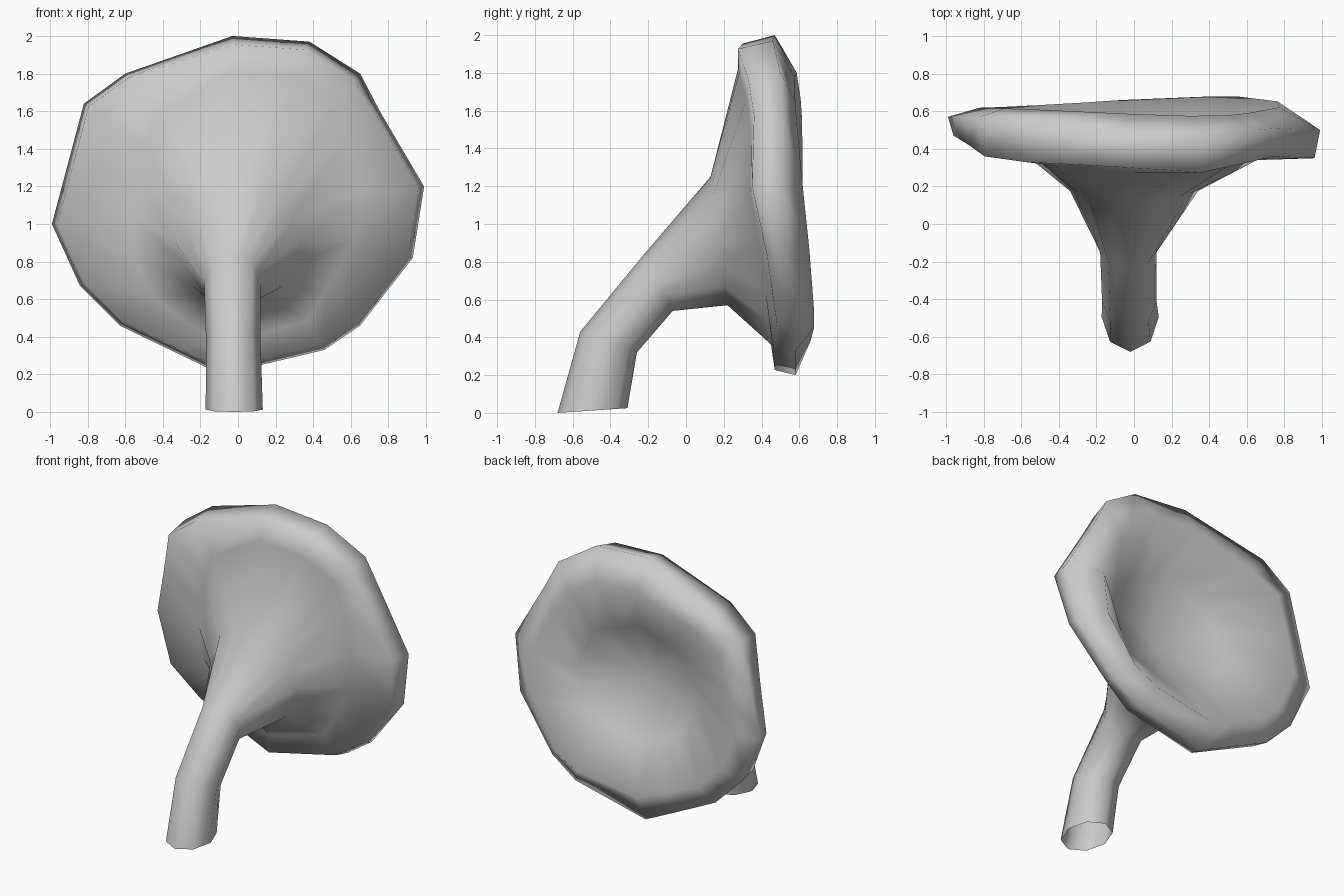
import bpy, bmesh, math

if "Cube" in bpy.data.objects:
    bpy.data.objects.remove(bpy.data.objects["Cube"])

N = 16
CX, CZ = 0.0, 1.1   # middle of the bell mouth

# Outline of the bell mouth (x, z), clockwise from the top, seen from the front
OUTLINE = [(-.03, 2.0), (.38, 1.97), (.65, 1.80), (.76, 1.59), (.99, 1.20), (.93, .82),
           (.65, .46), (.46, .33), (-.09, .20), (-.35, .325), (-.63, .46), (-.84, .67),
           (-.99, 1.0), (-.905, 1.32), (-.82, 1.64), (-.60, 1.80)]
# Bell outside: scale and depth of the bend where the throat flattens out
BEND = [.80, .80, .80, .76, .66, .66, .72, .80, .82, .80, .74, .65, .56, .56, .60, .70]
BEND_Y = [.275, .28, .32, .345, .34, .38, .42, .44, .45, .44, .42, .38, .35, .34, .33, .31]
# Depth (y) of the front edge and the widest edge of the wavy lip
FRONT_Y = [.30, .275, .33, .36, .35, .43, .48, .46, .47, .46, .45, .41, .47, .42, .36, .33]
EDGE_Y = [.47, .46, .50, .51, .50, .53, .57, .58, .58, .58, .57, .56, .57, .57, .57, .57]
# Scale of the back edge of the lip
BACK = [.78, .78, .78, .80, .78, .82, .86, .84, .80, .82, .84, .84, .83, .84, .84, .80]


def tube_ring(top, bottom, half_x, cx):
    """Eight-sided ring between a top and a bottom point (y, z), with edge midpoints."""
    pts = []
    for i in range(N):
        a = math.tau * i / N
        r = 1.0 if i % 2 == 0 else math.cos(math.pi / 8)
        t = (1 - r * math.cos(a)) / 2
        pts.append((cx + half_x * r * math.sin(a),
                    top[0] + (bottom[0] - top[0]) * t,
                    top[1] + (bottom[1] - top[1]) * t))
    return pts


def lip_ring(scale, depth):
    """Mouth outline scaled about its middle; depth(i, x, z) gives y."""
    pts = []
    for i, (x, z) in enumerate(OUTLINE):
        xx = CX + (x - CX) * scale(i)
        zz = CZ + (z - CZ) * scale(i)
        pts.append((xx, depth(i, xx, zz), zz))
    return pts


rings = [
    # bent stem, open at the foot
    tube_ring((-.68, 0.0), (-.31, .025), .152, -.02),
    tube_ring((-.56, .43), (-.26, .32), .145, -.025),
    tube_ring((-.23, .83), (-.07, .54), .15, -.03),
    # throat and outside of the bell
    tube_ring((.13, 1.25), (.22, .57), .34, 0),
    lip_ring(lambda i: BEND[i], lambda i, x, z: BEND_Y[i]),
    # rolled lip
    lip_ring(lambda i: .95 if i in (0, 1, 2) else .97, lambda i, x, z: FRONT_Y[i]),
    lip_ring(lambda i: 1.0, lambda i, x, z: EDGE_Y[i]),
    lip_ring(lambda i: BACK[i],
             lambda i, x, z: .585 + .055 * (1.8 - z) + .065 * x * (1.2 - z)),
    # shallow dish inside, then a deeper hollow
    tube_ring((.42, 1.47), (.46, .66), .47, .08),
]

bm = bmesh.new()
loops = [[bm.verts.new(p) for p in ring] for ring in rings]
for a, b in zip(loops, loops[1:]):
    for i in range(N):
        j = (i + 1) % N
        bm.faces.new((a[i], a[j], b[j], b[i])).smooth = True

# floor of the hollow
centre = bm.verts.new((.05, .28, 1.05))
for i in range(N):
    bm.faces.new((loops[-1][i], loops[-1][(i + 1) % N], centre)).smooth = True

bmesh.ops.recalc_face_normals(bm, faces=bm.faces)
mesh = bpy.data.meshes.new("trumpet_mushroom")
bm.to_mesh(mesh)
bm.free()
obj = bpy.data.objects.new("trumpet_mushroom", mesh)
bpy.context.collection.objects.link(obj)
